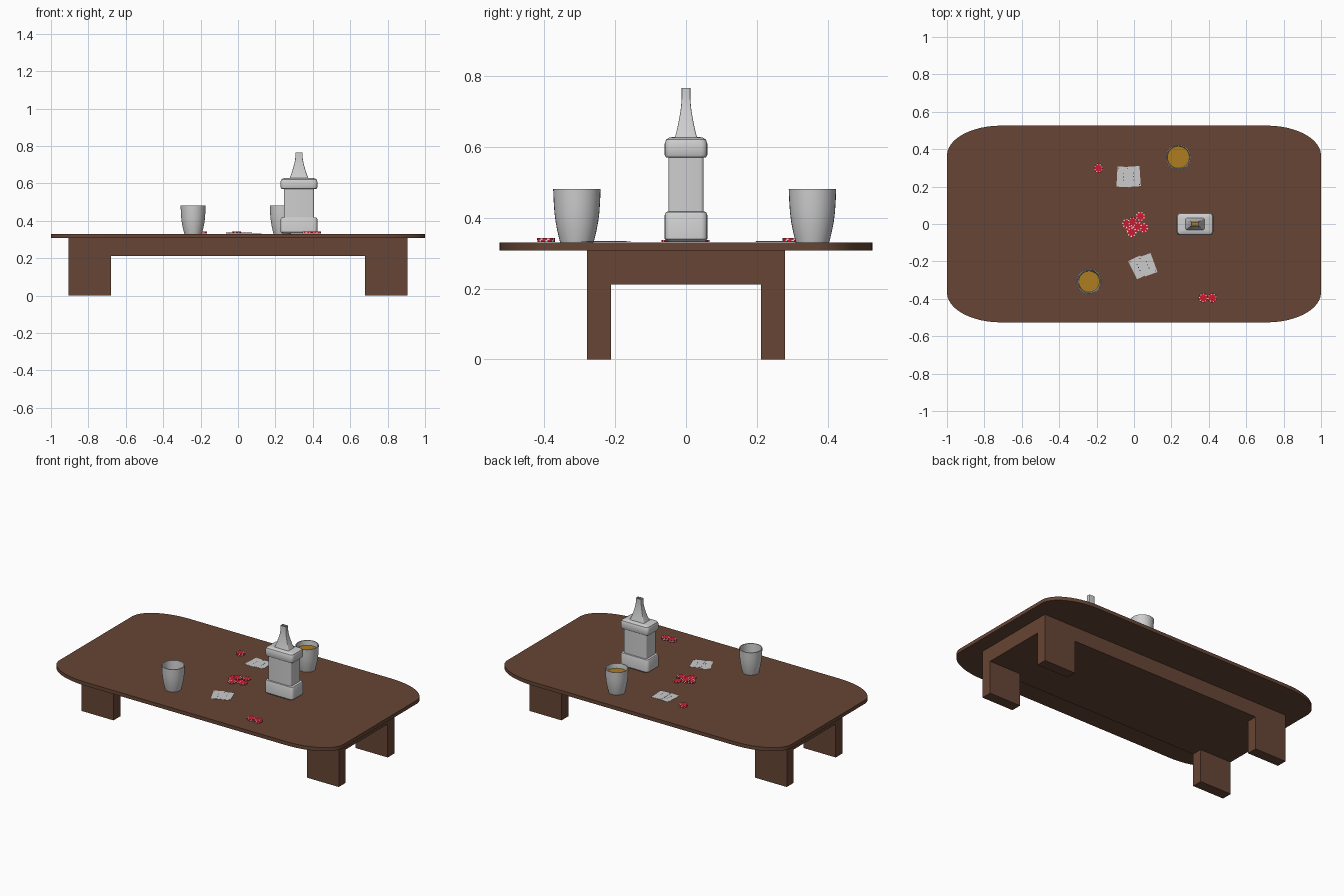
import bpy, bmesh, math
from mathutils import Matrix, Vector

if "Cube" in bpy.data.objects:
    bpy.data.objects.remove(bpy.data.objects["Cube"])


def material(name, rgb):
    m = bpy.data.materials.new(name)
    m.diffuse_color = (*rgb, 1)
    m.use_nodes = True
    m.node_tree.nodes["Principled BSDF"].inputs["Base Color"].default_value = m.diffuse_color
    return m


WOOD = material("brown wood", (0.135, 0.06, 0.035))
GLASS = material("pale glass", (0.62, 0.62, 0.62))
AMBER = material("amber drink", (0.42, 0.2, 0.015))
RED = material("chip red", (0.6, 0.012, 0.03))
WHITE = material("chip white", (0.8, 0.8, 0.8))
CARD = material("card paper", (0.6, 0.6, 0.6))
INK = material("card ink", (0.03, 0.03, 0.03))
TOP = 0.33  # height of the table surface


def finish(name, bm, mats, loc=(0, 0, 0), rot=0, smooth=False):
    bmesh.ops.recalc_face_normals(bm, faces=bm.faces)
    me = bpy.data.meshes.new(name)
    bm.to_mesh(me)
    bm.free()
    for m in mats:
        me.materials.append(m)
    ob = bpy.data.objects.new(name, me)
    bpy.context.collection.objects.link(ob)
    ob.location = loc
    ob.rotation_euler.z = rot
    if smooth:
        bpy.context.view_layer.objects.active = ob
        ob.select_set(True)
        bpy.ops.object.shade_smooth_by_angle(angle=math.radians(35))
        ob.select_set(False)
    return ob


def add_box(bm, x0, x1, y0, y1, z0, z1, mat=0):
    m = Matrix.Translation(((x0 + x1) / 2, (y0 + y1) / 2, (z0 + z1) / 2)) @ \
        Matrix.Diagonal((x1 - x0, y1 - y0, z1 - z0, 1))
    vs = bmesh.ops.create_cube(bm, size=1, matrix=m)["verts"]
    for f in {f for v in vs for f in v.link_faces}:
        f.material_index = mat


def rounded_rect(hx, hy, rx, ry, n):
    """Outline of a rectangle with elliptical corners."""
    pts = []
    for q, (sx, sy) in enumerate([(1, 1), (-1, 1), (-1, -1), (1, -1)]):
        for i in range(n + 1):
            a = math.pi / 2 * (q + i / n)
            pts.append((sx * (hx - rx) + rx * math.cos(a), sy * (hy - ry) + ry * math.sin(a)))
    return pts


def loft(bm, sections):
    """Skin a list of (outline, z), capped at both ends; returns the last cap."""
    rings = [[bm.verts.new((x, y, z)) for x, y in pts] for pts, z in sections]
    n = len(rings[0])
    for a, b in zip(rings, rings[1:]):
        for i in range(n):
            bm.faces.new((a[i], a[(i + 1) % n], b[(i + 1) % n], b[i]))
    bm.faces.new(rings[0][::-1])
    return bm.faces.new(rings[-1])


# Table top with wide elliptical corners
bm = bmesh.new()
outline = rounded_rect(1.0, 0.526, 0.29, 0.16, 12)
loft(bm, [(outline, 0.307), (outline, TOP)])
finish("table_top", bm, [WOOD], smooth=True)

# Apron block and four plank legs
bm = bmesh.new()
add_box(bm, -0.905, 0.905, -0.28, 0.28, 0.212, 0.308)
finish("apron", bm, [WOOD])
for sx, side in ((-1, "left"), (1, "right")):
    for sy, end in ((-1, "front"), (1, "back")):
        bm = bmesh.new()
        xs, ys = sorted((sx * 0.68, sx * 0.905)), sorted((sy * 0.212, sy * 0.28))
        add_box(bm, *xs, *ys, 0, 0.213)
        finish(f"{end}_{side}_leg", bm, [WOOD])

# Square bottle: (half x, half y, corner radius, z), ending inside the open mouth
bottle = [
    (0.088, 0.052, 0.016, 0.331), (0.098, 0.060, 0.018, 0.340), (0.098, 0.060, 0.018, 0.408),
    (0.094, 0.057, 0.016, 0.416), (0.081, 0.050, 0.010, 0.418), (0.081, 0.050, 0.010, 0.570),
    (0.094, 0.057, 0.016, 0.571), (0.098, 0.060, 0.018, 0.578), (0.098, 0.060, 0.018, 0.610),
    (0.094, 0.056, 0.018, 0.621), (0.083, 0.047, 0.016, 0.627), (0.050, 0.031, 0.006, 0.628),
    (0.041, 0.025, 0.005, 0.650), (0.032, 0.019, 0.004, 0.680), (0.025, 0.015, 0.003, 0.705),
    (0.021, 0.013, 0.003, 0.725), (0.019, 0.012, 0.003, 0.745), (0.019, 0.012, 0.003, 0.766),
    (0.016, 0.010, 0.002, 0.766), (0.016, 0.010, 0.002, 0.758),
]
bm = bmesh.new()
cap = loft(bm, [(rounded_rect(hx, hy, r, r, 4), z) for hx, hy, r, z in bottle])
cap.material_index = 1
finish("bottle", bm, [GLASS, AMBER], loc=(0.326, 0, 0), smooth=True)


# Tumblers filled to different levels
def circle(r, n=32):
    return [(r * math.cos(2 * math.pi * i / n), r * math.sin(2 * math.pi * i / n)) for i in range(n)]


def tumbler(name, x, y, level, level_r):
    prof = [(0.047, TOP), (0.049, 0.337), (0.055, 0.362), (0.060, 0.388), (0.0635, 0.415),
            (0.0655, 0.445), (0.067, 0.482), (0.0615, 0.482), (level_r, level)]
    bm = bmesh.new()
    loft(bm, [(circle(r), z) for r, z in prof]).material_index = 1
    finish(name, bm, [GLASS, AMBER], loc=(x, y, 0), smooth=True)


tumbler("back_tumbler", 0.237, 0.357, 0.452, 0.059)
tumbler("front_tumbler", -0.240, -0.308, 0.395, 0.056)


# Gaming chips: red disc with alternating white edge blocks
def chip(name, x, y, level=0, turn=0.0):
    bm = bmesh.new()
    n, h, r = 24, 0.006, 0.025
    loft(bm, [(circle(r * k, n), z) for k, z in ((0.7, 0), (1, 0), (1, h), (0.7, h))])
    for f in bm.faces:
        c = f.calc_center_median()
        if c.to_2d().length > r * 0.5:
            step = int((math.atan2(c.y, c.x) % (2 * math.pi)) / (2 * math.pi) * n)
            f.material_index = 1 if step % 3 == 0 else 0
    finish(name, bm, [RED, WHITE], loc=(x, y, TOP + 0.001 + level * h), rot=turn)


spots = [(-0.19, 0.298, 2), (0.37, -0.395, 2), (0.419, -0.395, 2), (0.034, 0.041, 1),
         (-0.038, 0.003, 1), (-0.008, 0.012, 2), (-0.012, -0.044, 1), (0.018, -0.012, 1),
         (0.050, -0.020, 1), (-0.022, -0.018, 1)]
for i, (x, y, count) in enumerate(spots):
    for k in range(count):
        chip(f"chip_{i + 1}_{k + 1}", x, y, k, 0.35 * i + 0.2 * k)


# Playing cards with small printed pips
def card(name, x, y, deg, z):
    bm = bmesh.new()
    add_box(bm, -0.035, 0.035, -0.054, 0.054, 0, 0.0015)
    for px, py in ((0, 0.018), (0, 0), (0, -0.018), (-0.028, 0.045), (0.028, -0.045)):
        add_box(bm, px - 0.002, px + 0.002, py - 0.003, py + 0.003, 0.001, 0.002, 1)
    finish(name, bm, [CARD, INK], loc=(x, y, TOP + z), rot=math.radians(deg))


card("back_card_1", -0.056, 0.252, -3, 0.001)
card("back_card_2", -0.002, 0.254, 4, 0.003)
card("front_card_1", 0.024, -0.232, 26, 0.001)
card("front_card_2", 0.074, -0.218, 20, 0.003)
